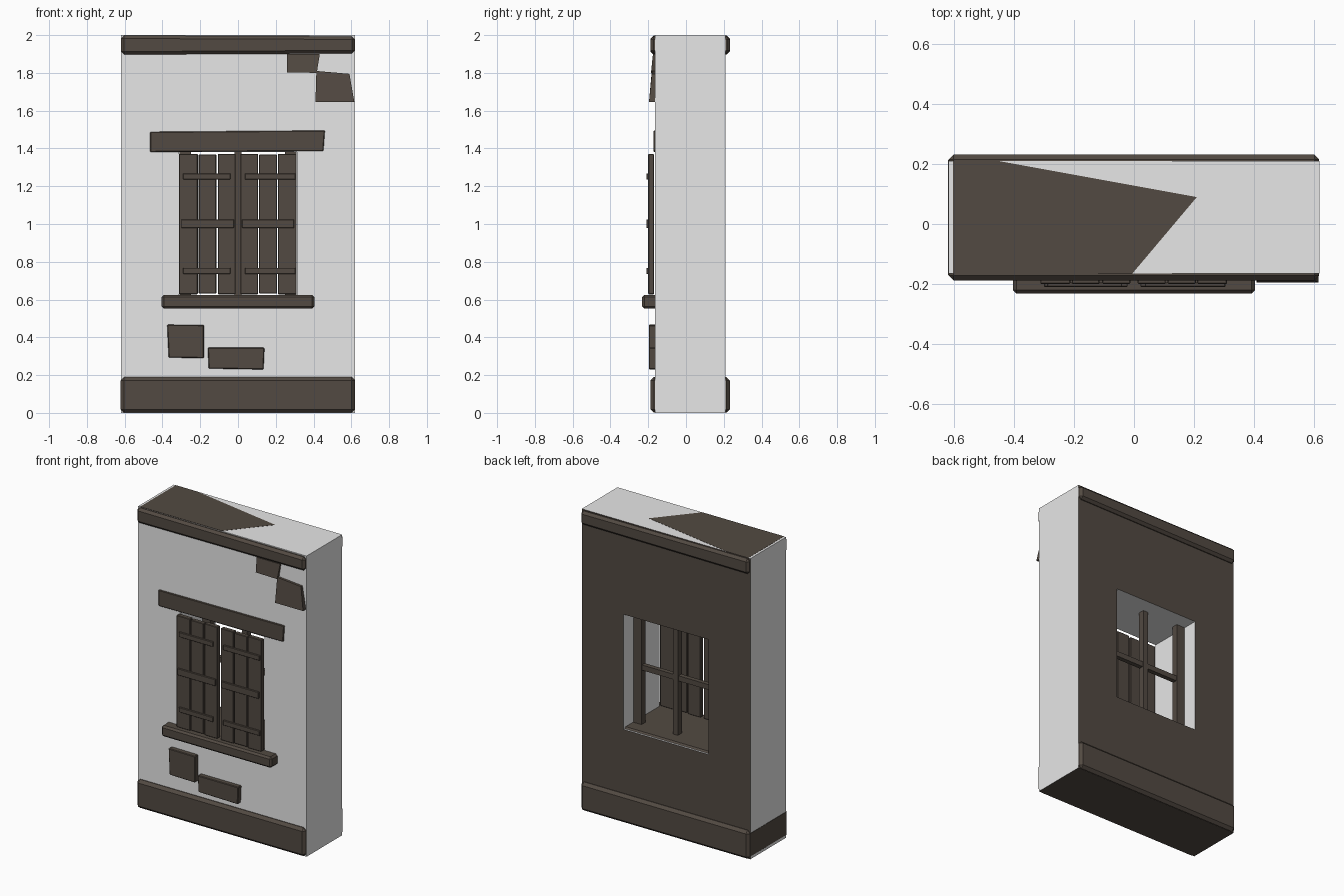
import bpy
import bmesh

cube = bpy.data.objects.get("Cube")
if cube:
    bpy.data.objects.remove(cube, do_unlink=True)


def make_material(name, color):
    mat = bpy.data.materials.new(name)
    mat.use_nodes = True
    mat.diffuse_color = color
    mat.node_tree.nodes["Principled BSDF"].inputs["Base Color"].default_value = color
    return mat


plaster = make_material("pale plaster", (0.8, 0.8, 0.8, 1))
wood = make_material("dark brown wood", (0.085, 0.068, 0.054, 1))


def finish(name, bm, mats, bevel=0):
    bmesh.ops.recalc_face_normals(bm, faces=bm.faces)
    mesh = bpy.data.meshes.new(name)
    bm.to_mesh(mesh)
    bm.free()
    for mat in mats:
        mesh.materials.append(mat)
    obj = bpy.data.objects.new(name, mesh)
    bpy.context.collection.objects.link(obj)
    if bevel:
        mod = obj.modifiers.new("worn edges", "BEVEL")
        mod.width = bevel
        mod.segments = 1
    return obj


def slab(name, outline, front, back, bevel=0, lean=0):
    """Extrude an x-z quad (bottom pair first) in depth; lean sets back the top front edge."""
    bm = bmesh.new()
    near = [bm.verts.new((x, front + (lean if i > 1 else 0), z))
            for i, (x, z) in enumerate(outline)]
    far = [bm.verts.new((x, back, z)) for x, z in outline]
    bm.faces.new(near)
    bm.faces.new(far[::-1])
    for i in range(4):
        j = (i + 1) % 4
        bm.faces.new((near[i], far[i], far[j], near[j]))
    return finish(name, bm, [wood], bevel)


def rect(x0, x1, z0, z1):
    return [(x0, z0), (x1, z0), (x1, z1), (x0, z1)]


# Wall with a window opening; the back and underside are wood coloured
FRONT, BACK = -0.165, 0.21
bm = bmesh.new()
rings = [[[bm.verts.new((x, y, z)) for x, z in outline] for y in (FRONT, BACK)]
         for outline in (rect(-0.62, 0.62, 0, 2), rect(-0.312, 0.312, 0.615, 1.38))]
outer, inner = rings
for i in range(4):
    j = (i + 1) % 4
    for side in (0, 1):
        bm.faces.new((outer[side][i], outer[side][j], inner[side][j], inner[side][i]))
    for ring in rings:
        bm.faces.new((ring[0][i], ring[0][j], ring[1][j], ring[1][i]))
bmesh.ops.recalc_face_normals(bm, faces=bm.faces)
for face in bm.faces:
    under = face.normal.z < -0.9 and face.calc_center_median().z < 0.1
    face.material_index = int(face.normal.y > 0.9 or under)
finish("wall", bm, [plaster, wood])

# Beams along the base and the top
slab("base_beam", rect(-0.621, 0.619, 0.001, 0.19), -0.188, 0.232, 0.018)
slab("top_beam", [(-0.619, 1.897), (0.619, 1.903), (0.619, 1.993), (-0.619, 1.998)],
     -0.188, 0.232, 0.016)

# Exposed wood patch on the top
bm = bmesh.new()
patch = [(-0.605, FRONT), (-0.005, FRONT), (0.21, 0.09), (-0.45, BACK), (-0.605, BACK)]
bottom = bm.faces.new([bm.verts.new((x, y, 1.999)) for x, y in patch])
top = bmesh.ops.extrude_face_region(bm, geom=[bottom])
for v in top["geom"]:
    if isinstance(v, bmesh.types.BMVert):
        v.co.z += 0.002
finish("top_patch", bm, [wood])

# Lintel and sill
slab("lintel", [(-0.465, 1.381), (0.452, 1.386), (0.46, 1.495), (-0.465, 1.488)],
     -0.173, 0.205, 0.004)
slab("sill", rect(-0.405, 0.405, 0.552, 0.625), -0.232, 0.2, 0.012)

# Window bars
for name, x, half in (("left_stile", 0.28, 0.03), ("center_bar", 0, 0.018),
                      ("right_stile", -0.28, 0.03)):
    slab(name, rect(x - half, x + half, 0.62, 1.38), 0.07, 0.11)
slab("cross_bar", rect(-0.29, 0.29, 0.985, 1.02), 0.075, 0.105)

# Shutters: three planks and three battens each
planks = {"right": [(-0.313, -0.213), (-0.208, -0.115), (-0.107, -0.012)],
          "left": [(0.012, 0.106), (0.112, 0.207), (0.211, 0.311)]}
battens = {"right": [(-0.29, -0.04), (-0.3, -0.022), (-0.29, -0.04)],
           "left": [(0.037, 0.305), (0.022, 0.297), (0.037, 0.305)]}
for side in planks:
    for i, (x0, x1) in enumerate(planks[side]):
        drop = 0.004 * (i % 2)
        slab(f"{side}_shutter_plank_{i + 1}", rect(x0, x1, 0.628 + drop, 1.371 - drop),
             -0.2, -0.17, 0.003)
    for i, (x0, x1) in enumerate(battens[side]):
        z = 0.752 + 0.25 * i
        half = 0.022 if i == 1 else 0.016
        slab(f"{side}_shutter_batten_{i + 1}", rect(x0, x1, z - half, z + half),
             -0.21, -0.195, 0.002)

# Exposed stones on the front
slab("upper_stone", [(0.26, 1.803), (0.417, 1.8), (0.433, 1.9), (0.26, 1.9)],
     -0.185, -0.15, lean=0.01)
slab("corner_stone", [(0.41, 1.645), (0.616, 1.645), (0.59, 1.795), (0.415, 1.81)],
     -0.196, -0.15, lean=0.015)
slab("lower_right_stone", [(-0.367, 0.293), (-0.18, 0.29), (-0.18, 0.465), (-0.375, 0.467)],
     -0.197, -0.15, 0.004)
slab("lower_left_stone", [(-0.155, 0.235), (0.135, 0.23), (0.14, 0.345), (-0.16, 0.345)],
     -0.197, -0.15, 0.004)
